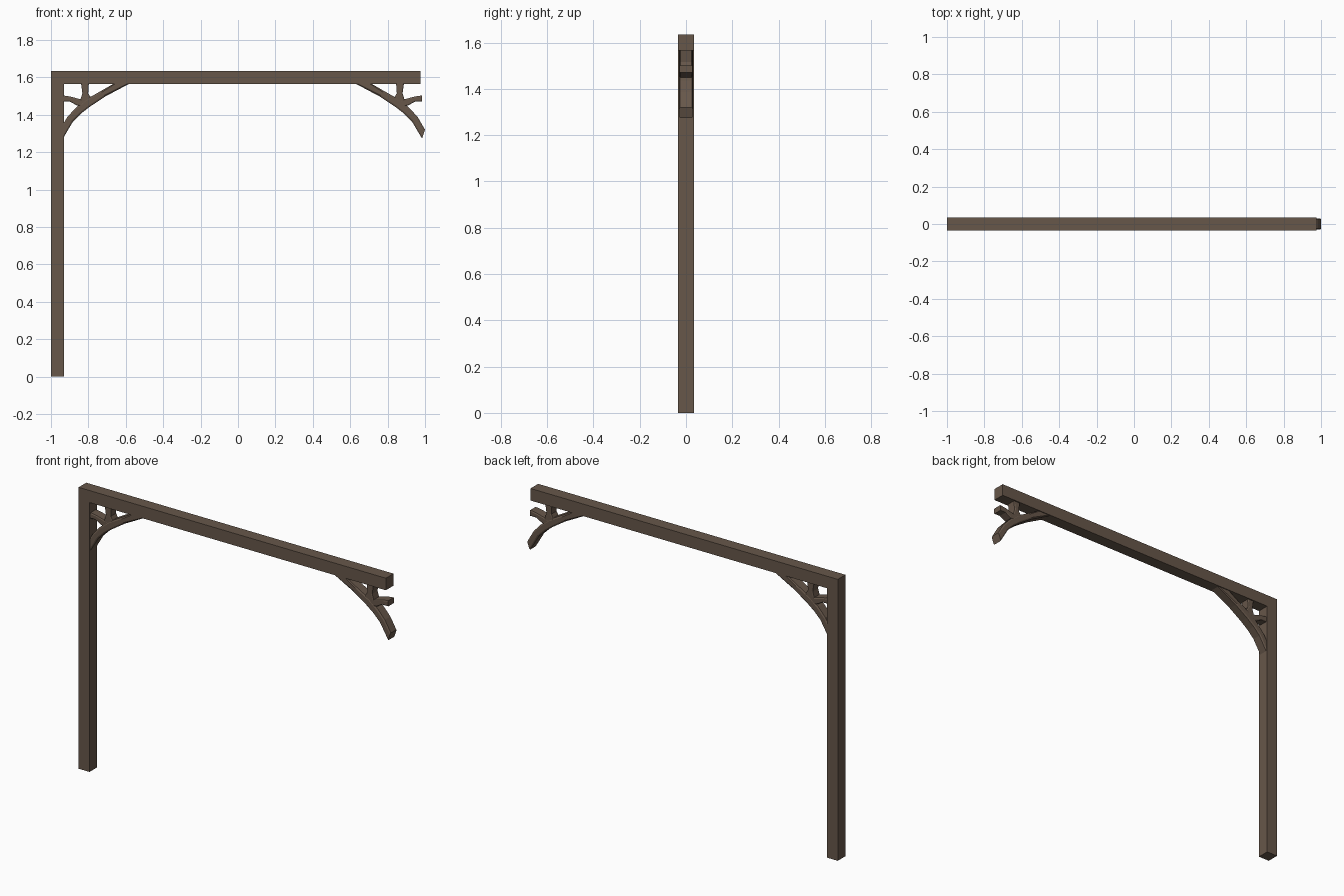
import bpy, bmesh
from mathutils import Vector

if "Cube" in bpy.data.objects:
    bpy.data.objects.remove(bpy.data.objects["Cube"])

wood = bpy.data.materials.new("dark weathered wood")
wood.diffuse_color = (0.135, 0.095, 0.068, 1)
wood.use_nodes = True
wood.node_tree.nodes["Principled BSDF"].inputs["Base Color"].default_value = wood.diffuse_color

MID = 0.024  # plane about which the two brackets mirror


def finish(name, bm, origin_x=0.0):
    bmesh.ops.recalc_face_normals(bm, faces=bm.faces)
    mesh = bpy.data.meshes.new(name)
    bm.to_mesh(mesh)
    bm.free()
    mesh.materials.append(wood)
    ob = bpy.data.objects.new(name, mesh)
    ob.location.x = origin_x
    bpy.context.collection.objects.link(ob)
    return ob


# post and beam: one square-section L profile
bm = bmesh.new()
outline = [(-1, 0), (-0.93, 0), (-0.93, 1.565), (0.975, 1.565), (0.975, 1.635), (-1, 1.635)]
face = bm.faces.new([bm.verts.new((x, -0.035, z)) for x, z in outline])
new = bmesh.ops.extrude_face_region(bm, geom=[face])["geom"]
bmesh.ops.translate(bm, vec=(0, 0.07, 0), verts=[v for v in new if isinstance(v, bmesh.types.BMVert)])
finish("post_and_beam", bm)


def brace(name, pairs, half_y, c):
    """Chamfered timber swept through pairs of opposite edge points (x, z),
    mirrored to the other end of the beam."""
    bm = bmesh.new()
    rings = []
    for a, b in pairs:
        a, b = Vector((a[0] - MID, 0, a[1])), Vector((b[0] - MID, 0, b[1]))
        w = (b - a).length
        n = (b - a) / w
        flat = half_y - c * 0.6
        section = [(0, -flat), (c, -half_y), (w - c, -half_y), (w, -flat),
                   (w, flat), (w - c, half_y), (c, half_y), (0, flat)]
        rings.append([bm.verts.new(a + n * t + Vector((0, y, 0))) for t, y in section])
    for r, s in zip(rings, rings[1:]):
        for i in range(8):
            j = (i + 1) % 8
            bm.faces.new((r[i], r[j], s[j], s[i]))
    bm.faces.new(rings[0])
    bm.faces.new(rings[-1])
    ob = finish(name, bm, MID)
    ob.modifiers.new("other_end", 'MIRROR').use_axis[0] = True


# curved main braces
brace("curved_brace", [
    ((-0.936, 1.273), (-0.952, 1.320)),
    ((-0.882, 1.364), (-0.914, 1.386)),
    ((-0.840, 1.406), (-0.869, 1.436)),
    ((-0.791, 1.444), (-0.818, 1.479)),
    ((-0.711, 1.497), (-0.733, 1.527)),
    ((-0.570, 1.572), (-0.655, 1.572))], 0.030, 0.008)

# short branches up to the beam
brace("upright_branch", [
    ((-0.840, 1.572), (-0.797, 1.572)),
    ((-0.832, 1.515), (-0.801, 1.515)),
    ((-0.850, 1.455), (-0.780, 1.480))], 0.028, 0.006)

# short branches out to the post
brace("side_branch", [
    ((-0.936, 1.470), (-0.936, 1.503)),
    ((-0.898, 1.470), (-0.898, 1.498)),
    ((-0.862, 1.450), (-0.850, 1.485)),
    ((-0.820, 1.440), (-0.815, 1.475))], 0.0285, 0.006)
